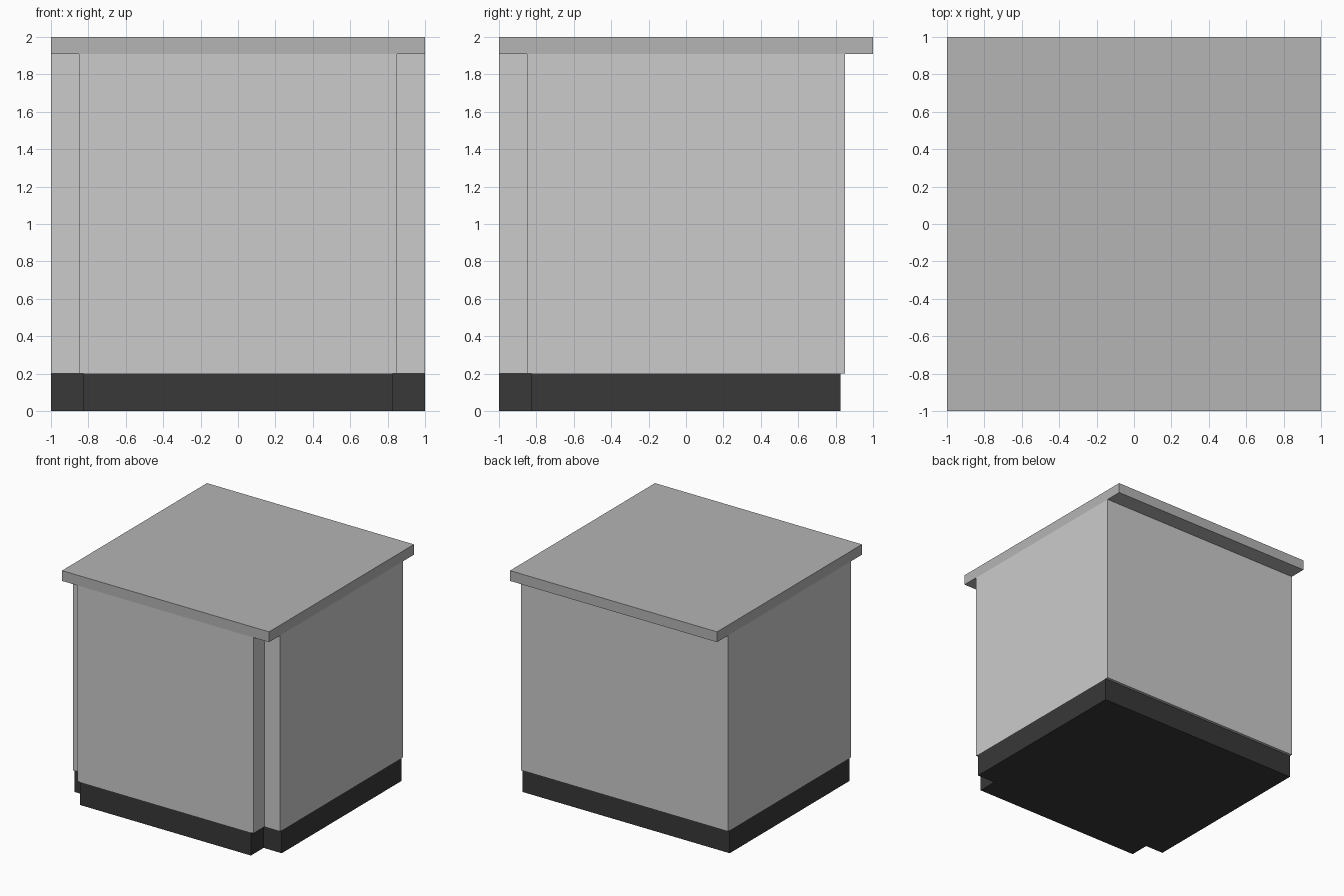
import bpy, bmesh

if "Cube" in bpy.data.objects:
    bpy.data.objects.remove(bpy.data.objects["Cube"])


def grey(name, value):
    mat = bpy.data.materials.new(name)
    mat.diffuse_color = (value, value, value, 1)
    mat.use_nodes = True
    mat.node_tree.nodes["Principled BSDF"].inputs["Base Color"].default_value = mat.diffuse_color
    return mat


def prism(name, half_outline, z0, z1, mat=None):
    """Extrude an outline given by its right half (front to back), mirrored in x."""
    outline = half_outline + [(-x, y) for x, y in reversed(half_outline)]
    bm = bmesh.new()
    face = bm.faces.new([bm.verts.new((x, y, z0)) for x, y in outline])
    top = bmesh.ops.extrude_face_region(bm, geom=[face])["geom"]
    bmesh.ops.translate(bm, vec=(0, 0, z1 - z0),
                        verts=[v for v in top if isinstance(v, bmesh.types.BMVert)])
    bmesh.ops.recalc_face_normals(bm, faces=bm.faces)
    mesh = bpy.data.meshes.new(name)
    bm.to_mesh(mesh)
    bm.free()
    obj = bpy.data.objects.new(name, mesh)
    bpy.context.collection.objects.link(obj)
    if mat:
        mesh.materials.append(mat)
    return obj


def stepped(inset):
    """Cabinet plan: full width block with a narrower front panel standing forward."""
    return [(inset, -1), (inset, -inset), (1, -inset), (1, inset)]


# Recessed dark plinth
prism("plinth", stepped(0.825), 0, 0.2, grey("plinth_dark", 0.04))

# Cabinet body with the protruding front
prism("cabinet_body", stepped(0.85), 0.2, 1.91)

# Overhanging worktop
prism("worktop", [(1, -1), (1, 1)], 1.91, 2, grey("worktop_grey", 0.46))
